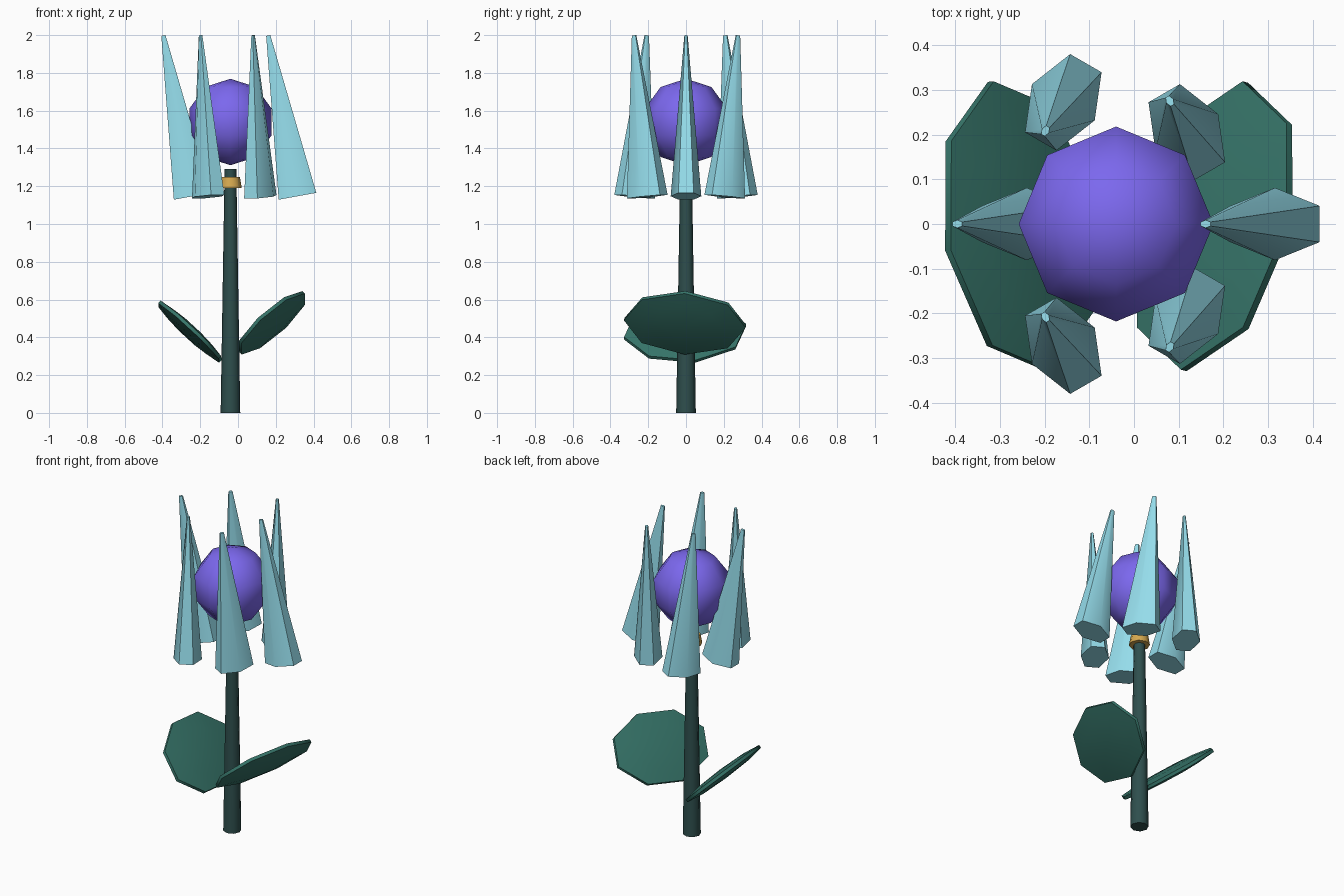
import bpy, math
from mathutils import Vector, Matrix

if "Cube" in bpy.data.objects:
    bpy.data.objects.remove(bpy.data.objects["Cube"])

CX = -0.04  # flower axis


def material(name, rgb):
    m = bpy.data.materials.new(name)
    m.diffuse_color = (*rgb, 1)
    m.use_nodes = True
    m.node_tree.nodes["Principled BSDF"].inputs["Base Color"].default_value = m.diffuse_color
    return m


STEM = material("dark_green", (0.028, 0.078, 0.075))
LEAF = material("green", (0.038, 0.18, 0.145))
PETAL = material("pale_blue", (0.30, 0.72, 0.83))
BULB = material("violet", (0.20, 0.138, 0.855))
GOLD = material("gold", (0.68, 0.40, 0.08))


def finish(name, mat, matrix=None):
    ob = bpy.context.object
    ob.name = name
    ob.data.materials.append(mat)
    if matrix is not None:
        ob.data.transform(matrix)
    bpy.ops.object.shade_smooth_by_angle(angle=math.radians(65))
    return ob


def frustum(name, z0, z1, r0, r1, sides, mat):
    bpy.ops.mesh.primitive_cone_add(vertices=sides, radius1=r0, radius2=r1, depth=z1 - z0,
                                    location=(CX, 0, (z0 + z1) / 2))
    return finish(name, mat)


def columns(x, y, z, origin):
    m = Matrix((x, y, z)).transposed().to_4x4()
    m.translation = origin
    return m


# Stem and collar
frustum("stem", 0, 1.29, 0.052, 0.031, 8, STEM)
frustum("collar", 1.19, 1.25, 0.06, 0.05, 8, GOLD)

# Round flower heart
bpy.ops.mesh.primitive_uv_sphere_add(segments=8, ring_count=5, radius=0.229,
                                     location=(CX, 0, 1.54))
finish("flower_heart", BULB)


# Leaves: flattened low-poly balls spanned by two half-axes
def leaf(name, center, a, c, thick=0.03):
    a, c = Vector(a), Vector(c)
    n = a.cross(c).normalized()
    if n.z < 0:
        a, n = -a, -n
    bpy.ops.mesh.primitive_uv_sphere_add(segments=8, ring_count=5, radius=1)
    finish(name, LEAF, columns(a / 0.965, c / 0.965, n * thick, Vector(center)))


leaf("leaf_right", (0.18, -0.005, 0.477), (0.07, 0.327, -0.02), (0.17, 0, 0.164))
leaf("leaf_left", (-0.255, -0.005, 0.43), (-0.066, 0.328, 0.035), (-0.163, -0.055, 0.16))


# Petals: tapered hexagonal spikes, flattened across, each with its own lean
def petal(name, base, tip, angle):
    base, tip = Vector(base), Vector(tip)
    axis = tip - base
    z = axis.normalized()
    x = Vector((math.cos(angle), math.sin(angle), 0))
    x = (x - z * x.dot(z)).normalized()
    y = z.cross(x)
    bpy.ops.mesh.primitive_cone_add(vertices=6, radius1=1, radius2=0.11, depth=1)
    finish(name, PETAL, columns(x * 0.117, y * 0.081, axis, (base + tip) / 2))


petal("petal_right", (0.315, 0, 1.147), (0.16, 0, 1.998), 0)
petal("petal_left", (-0.24, 0, 1.147), (-0.395, 0, 1.998), 0)
for s, side in ((1, "back"), (-1, "front")):
    petal(f"petal_{side}_right", (0.118, 0.205 * s, 1.145), (0.08, 0.275 * s, 1.999),
          -s * math.radians(60))
    petal(f"petal_{side}_left", (-0.158, 0.272 * s, 1.145), (-0.198, 0.208 * s, 1.999),
          s * math.radians(60))
